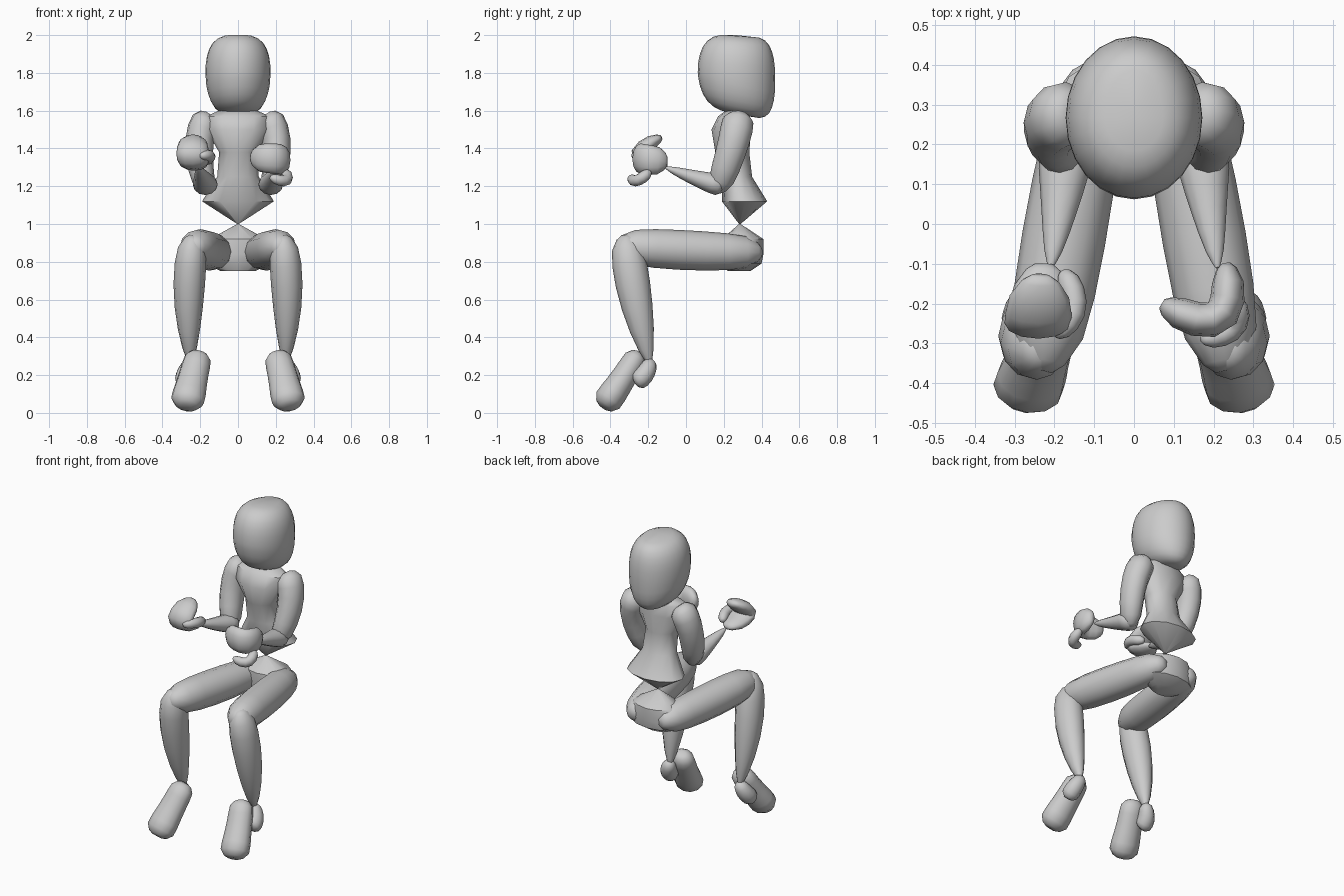
import bpy, bmesh
from math import cos, sin, pi, tau, radians
from mathutils import Vector

cube = bpy.data.objects.get("Cube")
if cube:
    bpy.data.objects.remove(cube)

clay = bpy.data.materials.new("light_grey_clay")
clay.use_nodes = True
clay.diffuse_color = (0.6, 0.6, 0.6, 1)
clay.node_tree.nodes["Principled BSDF"].inputs["Base Color"].default_value = clay.diffuse_color

X, Y, Z = Vector((1, 0, 0)), Vector((0, 1, 0)), Vector((0, 0, 1))


def finish(name, bm, angle):
    """Turn the bmesh into a named, smooth shaded object."""
    bmesh.ops.recalc_face_normals(bm, faces=bm.faces)
    mesh = bpy.data.meshes.new(name)
    bm.to_mesh(mesh)
    bm.free()
    mesh.materials.append(clay)
    part = bpy.data.objects.new(name, mesh)
    bpy.context.collection.objects.link(part)
    bpy.ops.object.select_all(action='DESELECT')
    part.select_set(True)
    bpy.context.view_layer.objects.active = part
    bpy.ops.object.shade_smooth_by_angle(angle=radians(angle))


def skin(name, sections, angle):
    """Join elliptical sections (centre, half axis, half axis) into a closed body."""
    bm = bmesh.new()
    sides = 12
    rings = [[bm.verts.new(centre + u * cos(tau * k / sides) + v * sin(tau * k / sides))
              for k in range(sides)] for centre, u, v in sections]
    for lower, upper in zip(rings, rings[1:]):
        for k in range(sides):
            bm.faces.new((lower[k - 1], lower[k], upper[k], upper[k - 1]))
    bm.faces.new(rings[0])
    bm.faces.new(rings[-1])
    finish(name, bm, angle)


def trunk(name, levels):
    """Stack level sections given as height, depth position, half width, half depth."""
    skin(name, [(Y * y + Z * z, X * width, Y * depth) for z, y, width, depth in levels], angle=40)


def through(start, middle, end, t):
    """Quadratic blend that passes the middle value halfway."""
    return (start * (1 - t) * (1 - 2 * t) + middle * 4 * t * (1 - t) + end * t * (2 * t - 1))


def limb(name, start, middle, end, radii, mirror=1, flat=1, side=X, steps=9):
    """Round-ended tube along a bent path, its thickness blended from three radii."""
    joints = [Vector((x * mirror, y, z)) for x, y, z in (start, middle, end)]
    sections = []
    for i in range(steps + 1):
        t = (1 - cos(pi * i / steps)) / 2
        tangent = (through(*joints, t + .01) - through(*joints, t - .01)).normalized()
        u = (side - tangent * side.dot(tangent)).normalized()
        rounding = max(.1, 1 - abs(2 * t - 1) ** 8) ** .5
        radius = through(*radii, t) * rounding
        sections.append((through(*joints, t), u * radius, tangent.cross(u) * radius * flat))
    skin(name, sections, angle=60)


# Head: sphere squared off toward the flat back, with the jaw hanging lower there
head = bmesh.new()
bmesh.ops.create_uvsphere(head, u_segments=24, v_segments=14, radius=1)
for vert in head.verts:
    x, y, z = vert.co
    plan = max(.01, (x * x + y * y) ** .5)
    depth = y * plan ** (-.65 if y > 0 else -.4)
    width = x * plan ** -.4 * (1 + .04 * z)
    height = abs(z) ** .9 * (1 if z > 0 else -1)
    drop = depth * (.04 if z < 0 else .015)
    vert.co = (width * .172, .267 + depth * .205, 1.79 + height * .21 - drop)
finish("head", head, angle=60)

# Torso and pelvis: both pinched to a point at the waist
waist = (1, .285, .004, .004)
trunk("torso", [waist, (1.12, .31, .19, .12), (1.25, .27, .11, .08), (1.38, .245, .1, .09),
                (1.5, .24, .17, .105), (1.57, .25, .17, .08), (1.6, .27, .1, .06)])
trunk("pelvis", [waist, (.92, .3, .15, .11), (.84, .3, .19, .11), (.79, .3, .17, .1),
                 (.75, .28, .09, .06)])

# Legs and arms, mirrored
for mirror, label in ((1, "left"), (-1, "right")):
    limb(label + "_thigh", (.1, .4, .85), (.165, .03, .86), (.235, -.37, .885),
         (.08, .105, .09), mirror)
    limb(label + "_shin", (.235, -.32, .94), (.26, -.27, .62), (.25, -.19, .25),
         (.07, .08, .02), mirror, flat=1.1)
    limb(label + "_heel", (.24, -.19, .28), (.275, -.215, .21), (.28, -.27, .16),
         (.035, .05, .05), mirror)
    limb(label + "_foot", (.205, -.25, .32), (.24, -.335, .18), (.275, -.44, .03),
         (.075, .08, .1), mirror, flat=.85)
    limb(label + "_upper_arm", (.15, .28, 1.58), (.205, .245, 1.41), (.165, .165, 1.17),
         (.08, .074, .06), mirror, flat=1.1)
    limb(label + "_forearm", (.17, .2, 1.2), (.185, .06, 1.24), (.21, -.11, 1.3),
         (.075, .05, .015), mirror, flat=.85)

# Left hand: blunt mitten curling inward, thumb hanging forward
limb("left_hand", (.23, -.1, 1.33), (.21, -.235, 1.345), (.07, -.2, 1.35),
     (.075, .08, .075), flat=.55, side=Z)
limb("left_thumb", (.25, -.19, 1.28), (.25, -.26, 1.23), (.17, -.29, 1.25),
     (.03, .03, .025), side=Z)

# Right hand: blunt mitten curling up and back, thumb on the inner side
limb("right_hand", (.225, -.1, 1.31), (.24, -.25, 1.36), (.235, -.13, 1.46),
     (.07, .085, .075), mirror=-1, flat=.5)
limb("right_thumb", (.18, -.12, 1.33), (.15, -.21, 1.36), (.2, -.28, 1.36),
     (.03, .03, .025), mirror=-1, side=Z)
